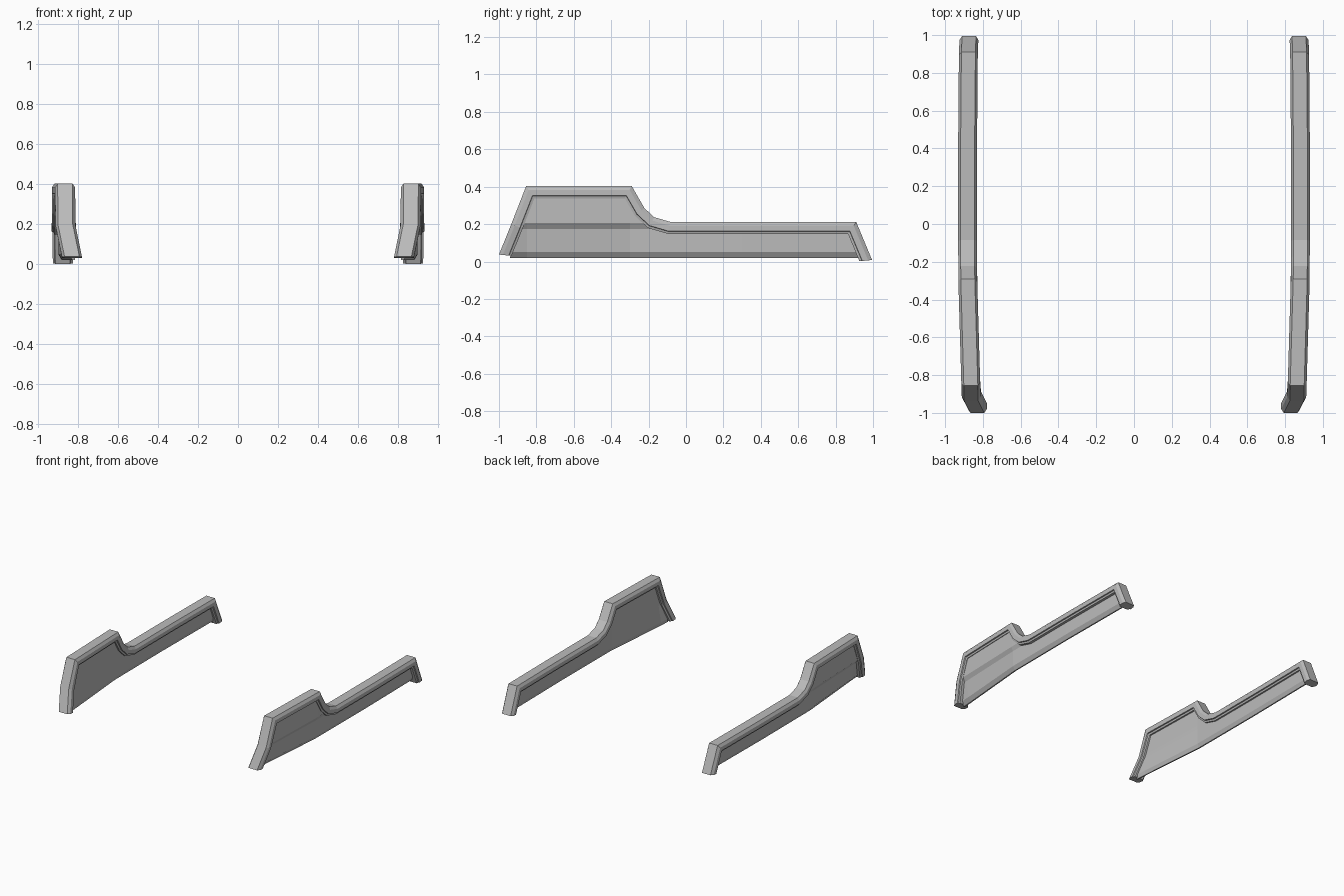
import bpy, bmesh
from mathutils import Vector

if "Cube" in bpy.data.objects:
    bpy.data.objects.remove(bpy.data.objects["Cube"])

grey = bpy.data.materials.new("plain_grey")
grey.diffuse_color = (0.5, 0.5, 0.5, 1)
grey.use_nodes = True
grey.node_tree.nodes["Principled BSDF"].inputs["Base Color"].default_value = grey.diffuse_color

# Outline of the frame seen from the side (y, z), front foot to rear foot
PATH = [Vector(p) for p in [(-1, .037), (-.934, .2), (-.855, .403), (-.29, .403),
        (-.222, .285), (-.17, .237), (-.085, .212), (.4, .212), (.91, .212), (.995, .008)]]
# Frame cross-section: (distance inward from outline, sideways offset)
HALF = [(0, .037), (.02, .05), (.05, .05), (.052, .041), (.065, .037)]
SECTION = HALF + [(d, -x) for d, x in reversed(HALF)]
# Plan-view bow of the whole side: (y, x)
BOW = [(-1, .862), (-.85, .864), (-.3, .88), (.3, .882), (.9, .877), (1, .873)]


def centre_x(y, z):
    """Bowed centre line, with the lower front tucked inward."""
    y = max(-1, min(1, y))
    for (y0, x0), (y1, x1) in zip(BOW, BOW[1:]):
        if y <= y1:
            x = x0 + (x1 - x0) * (y - y0) / (y1 - y0)
            break
    tuck = max(0, min(1, (-.3 - y) / .65)) * max(0, (.2 - z) / .16)
    return x - .032 * tuck


def inset(d):
    """Outline moved inward by d with mitred corners and level feet."""
    out = []
    for i, p in enumerate(PATH):
        dirs = [(PATH[j + 1] - PATH[j]).normalized()
                for j in (i - 1, i) if 0 <= j < len(PATH) - 1]
        norms = [Vector((v.y, -v.x)) for v in dirs]
        if len(norms) == 2:
            m = (norms[0] + norms[1]).normalized()
        else:
            m = Vector((1 if i == 0 else -1, -.1)).normalized()
        out.append(p + m * d / m.dot(norms[0]))
    return out


def finish(bm, name):
    bmesh.ops.recalc_face_normals(bm, faces=bm.faces[:])
    me = bpy.data.meshes.new(name)
    bm.to_mesh(me)
    bm.free()
    me.materials.append(grey)
    ob = bpy.data.objects.new(name, me)
    bpy.context.collection.objects.link(ob)
    mod = ob.modifiers.new("mirror", 'MIRROR')
    mod.use_axis[0] = True


# Raised frame: section swept along the outline
bm = bmesh.new()
rails = []
for d, x in SECTION:
    rails.append([bm.verts.new((centre_x(p.x, p.y) + x, p.x, p.y)) for p in inset(d)])
n = len(rails)
for k in range(n):
    a, b = rails[k], rails[(k + 1) % n]
    for i in range(len(PATH) - 1):
        bm.faces.new((a[i], a[i + 1], b[i + 1], b[i]))
for end in (0, -1):
    bm.faces.new([r[end] for r in rails])
finish(bm, "side_frame")

# Recessed panel: inset outline, cut at its creases, then thickened
bm = bmesh.new()
edge = inset(.058)
edge[0] = Vector((-.942, .02))
edge[-1] = Vector((.925, .02))
bm.faces.new([bm.verts.new((0, p.x, p.y)) for p in edge])
cuts = [((0, 0, z), (0, 0, 1)) for z in (.05, .175, .205)]
cuts += [((0, y, 0), (0, 1, 0)) for y in (-.85, -.3, .3)]
for co, no in cuts:
    bmesh.ops.bisect_plane(bm, geom=bm.verts[:] + bm.edges[:] + bm.faces[:],
                           plane_co=co, plane_no=no)
inner = set(bm.verts)
bmesh.ops.extrude_face_region(bm, geom=bm.faces[:], use_keep_orig=True)
for v in bm.verts:
    y, z = v.co.y, v.co.z
    if v in inner:
        off = -.025 if z > .04 else -.012
    else:
        # upper panel stands proud, with a sloped step and sloped sill
        off = .032 if z > .2 else .016 if z > .04 else -.002
    v.co.x = centre_x(y, z) + off
finish(bm, "side_panel")
